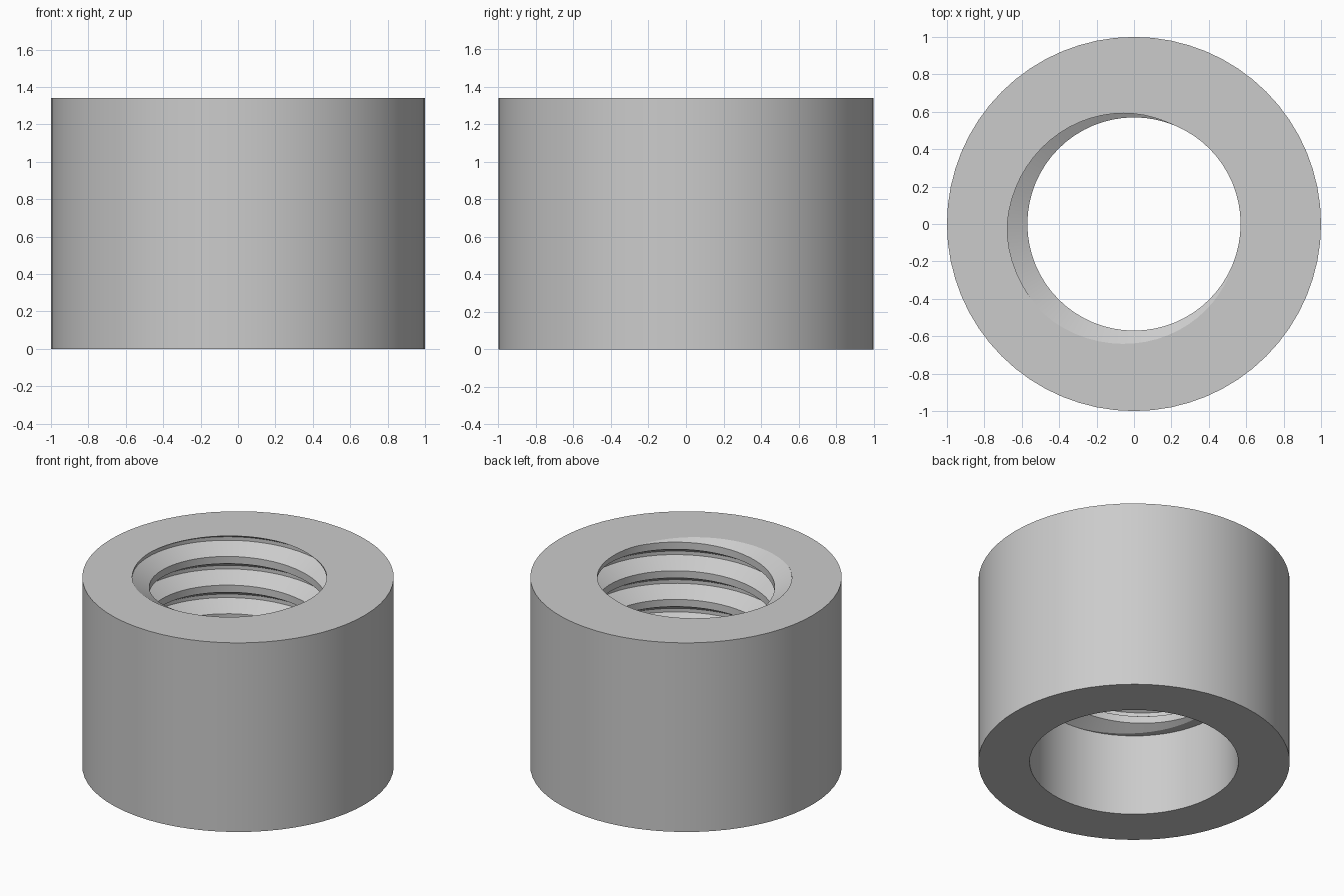
import bpy, bmesh, math

cube = bpy.data.objects.get("Cube")
if cube:
    bpy.data.objects.remove(cube)

SIDES = 64
TOP, STEP = 1.34, 0.58            # top face and the ledge where the thread begins
OUTER, BORE = 1.0, 0.67
MAJOR, MINOR, PITCH = 0.68, 0.57, 0.203
START = math.radians(205)         # where the groove meets the top face


def thread_radius(angle, z):
    """Radius of the right-handed V thread with flattened crest and root."""
    u = ((z - TOP) / PITCH - (angle - START) / math.tau) % 1
    d = min(u, 1 - u)
    blend = min(max((d - 1 / 16) / (5 / 16), 0), 1)
    return MAJOR + (MINOR - MAJOR) * blend


bm = bmesh.new()


def point(col, z, radius):
    a = math.tau * (col % SIDES) / SIDES
    r = radius(a, z) if callable(radius) else radius
    return bm.verts.new((r * math.cos(a), r * math.sin(a), z))


def skin(columns):
    """Bridge neighbouring columns of points with quads."""
    for left, right in zip(columns, columns[1:]):
        for i in range(len(left) - 1):
            bm.faces.new((left[i], right[i], right[i + 1], left[i + 1]))


# Body: ledge, plain bore, underside, outer wall and top face
section = [(STEP, thread_radius), (STEP, BORE), (0, BORE), (0, OUTER),
           (TOP, OUTER), (TOP, thread_radius)]
skin([[point(c, z, r) for z, r in section] for c in range(SIDES + 1)])

# Thread: one pitch of profile swept up the helix, trimmed at both ends
corners = [-1 / 16, 1 / 16, 3 / 8, 5 / 8, 15 / 16]
turns = math.ceil((TOP - STEP) / PITCH) + 2
sweep = []
for c in range(-turns * SIDES, 2 * SIDES + 1):
    base = TOP + PITCH * (c / SIDES - START / math.tau)
    heights = [min(max(base + k * PITCH, STEP), TOP) for k in corners]
    if heights[0] == heights[-1]:
        heights = [heights[0]] * len(corners)
    sweep.append([point(c, z, thread_radius) for z in heights])
skin(sweep)

# Weld the trimmed ends and seams
bmesh.ops.remove_doubles(bm, verts=bm.verts[:], dist=0.0002)
bmesh.ops.dissolve_degenerate(bm, edges=bm.edges[:], dist=0.0001)
loose = [e for e in bm.edges if not e.link_faces]
bmesh.ops.delete(bm, geom=loose, context='EDGES')
bmesh.ops.recalc_face_normals(bm, faces=bm.faces[:])

mesh = bpy.data.meshes.new("threaded_collar")
bm.to_mesh(mesh)
bm.free()
collar = bpy.data.objects.new("threaded_collar", mesh)
bpy.context.collection.objects.link(collar)

# Plain grey finish
grey = bpy.data.materials.new("light_grey")
grey.use_nodes = True
colour = (0.6, 0.6, 0.6, 1)
grey.diffuse_color = colour
grey.node_tree.nodes["Principled BSDF"].inputs["Base Color"].default_value = colour
mesh.materials.append(grey)

bpy.ops.object.select_all(action='DESELECT')
collar.select_set(True)
bpy.context.view_layer.objects.active = collar
bpy.ops.object.shade_smooth_by_angle(angle=math.radians(25))
